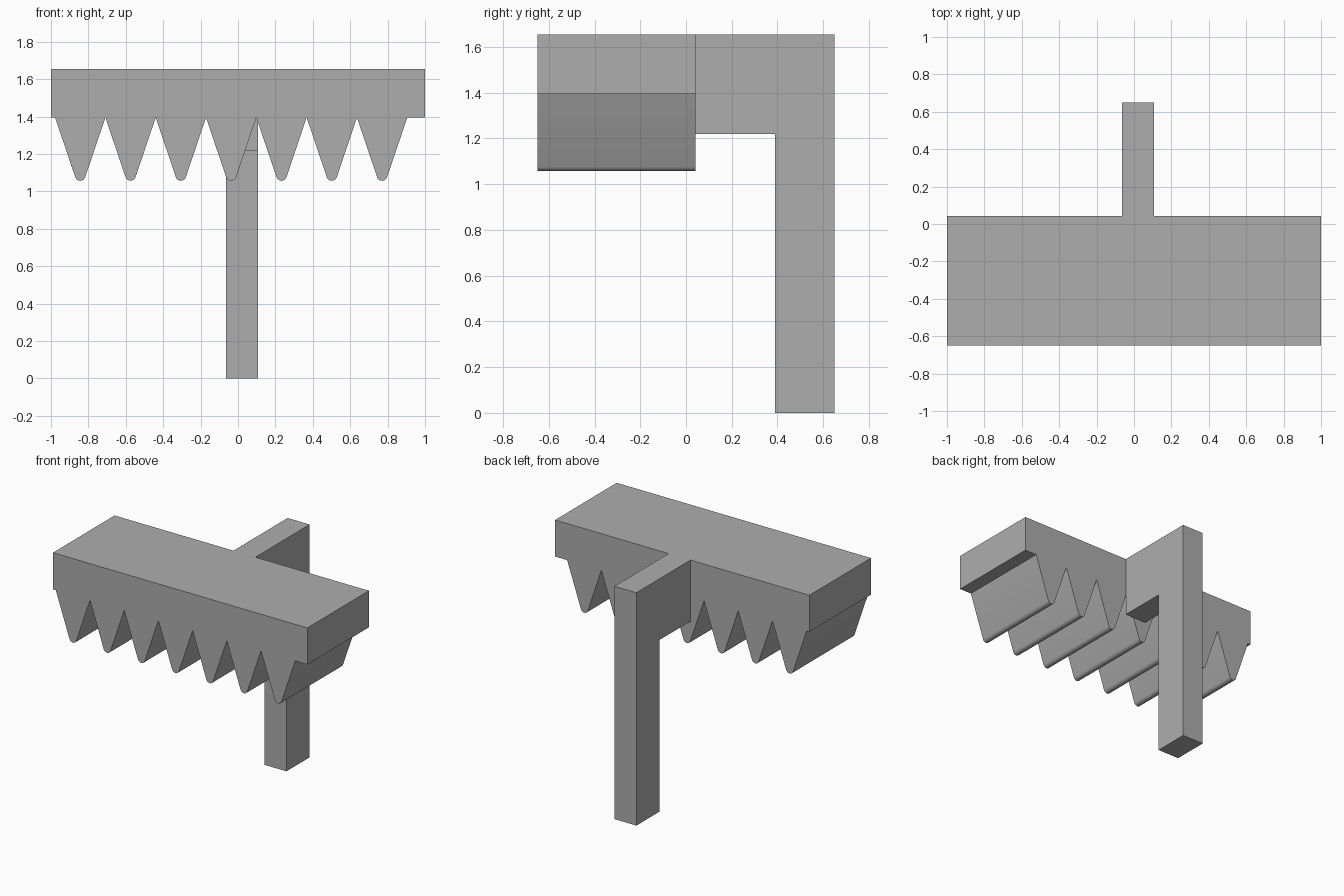
import bpy, bmesh
from math import sin, cos, radians

cube = bpy.data.objects.get("Cube")
if cube:
    bpy.data.objects.remove(cube, do_unlink=True)

grey = bpy.data.materials.new("plain_grey")
grey.use_nodes = True
COLOUR = (0.42, 0.42, 0.42, 1)
grey.diffuse_color = COLOUR
grey.node_tree.nodes["Principled BSDF"].inputs["Base Color"].default_value = COLOUR


def extrude_profile(name, points, offset):
    """Make a solid by sweeping a closed planar profile along offset."""
    bm = bmesh.new()
    face = bm.faces.new([bm.verts.new(p) for p in points])
    swept = bmesh.ops.extrude_face_region(bm, geom=[face])["geom"]
    verts = [g for g in swept if isinstance(g, bmesh.types.BMVert)]
    bmesh.ops.translate(bm, verts=verts, vec=offset)
    bmesh.ops.recalc_face_normals(bm, faces=bm.faces)
    mesh = bpy.data.meshes.new(name)
    bm.to_mesh(mesh)
    bm.free()
    mesh.materials.append(grey)
    obj = bpy.data.objects.new(name, mesh)
    bpy.context.collection.objects.link(obj)
    return obj


TOP, ROOT, TIP = 1.655, 1.395, 1.057
FRONT, HEAD_BACK, BACK = -0.65, 0.042, 0.65

# Toothed head: block outline with seven round-tipped teeth along the bottom
PITCH, START, RADIUS, TEETH = 0.269, -0.978, 0.028, 7
outline = [(1, ROOT), (1, TOP), (-1, TOP), (-1, ROOT), (START, ROOT)]
for i in range(TEETH):
    centre = START + PITCH * (i + 0.5)
    for k in range(9):
        a = radians(199 + 142 * k / 8)
        outline.append((centre + RADIUS * cos(a), TIP + RADIUS + RADIUS * sin(a)))
    outline.append((START + PITCH * (i + 1), ROOT))
head = extrude_profile("toothed_head", [(x, FRONT, z) for x, z in outline],
                       (0, HEAD_BACK - FRONT, 0))

# Bent handle: short arm behind the head, then a straight post to the ground
LEFT, RIGHT, ARM_BOTTOM, POST_FRONT = 0.108, -0.065, 1.22, 0.39
bend = [(HEAD_BACK, TOP), (HEAD_BACK, ARM_BOTTOM), (POST_FRONT, ARM_BOTTOM),
        (POST_FRONT, 0), (BACK, 0), (BACK, TOP)]
extrude_profile("bent_handle", [(RIGHT, y, z) for y, z in bend], (LEFT - RIGHT, 0, 0))

# Smooth only the rounded tooth tips
bpy.ops.object.select_all(action="DESELECT")
head.select_set(True)
bpy.context.view_layer.objects.active = head
bpy.ops.object.shade_smooth_by_angle(angle=radians(30))
